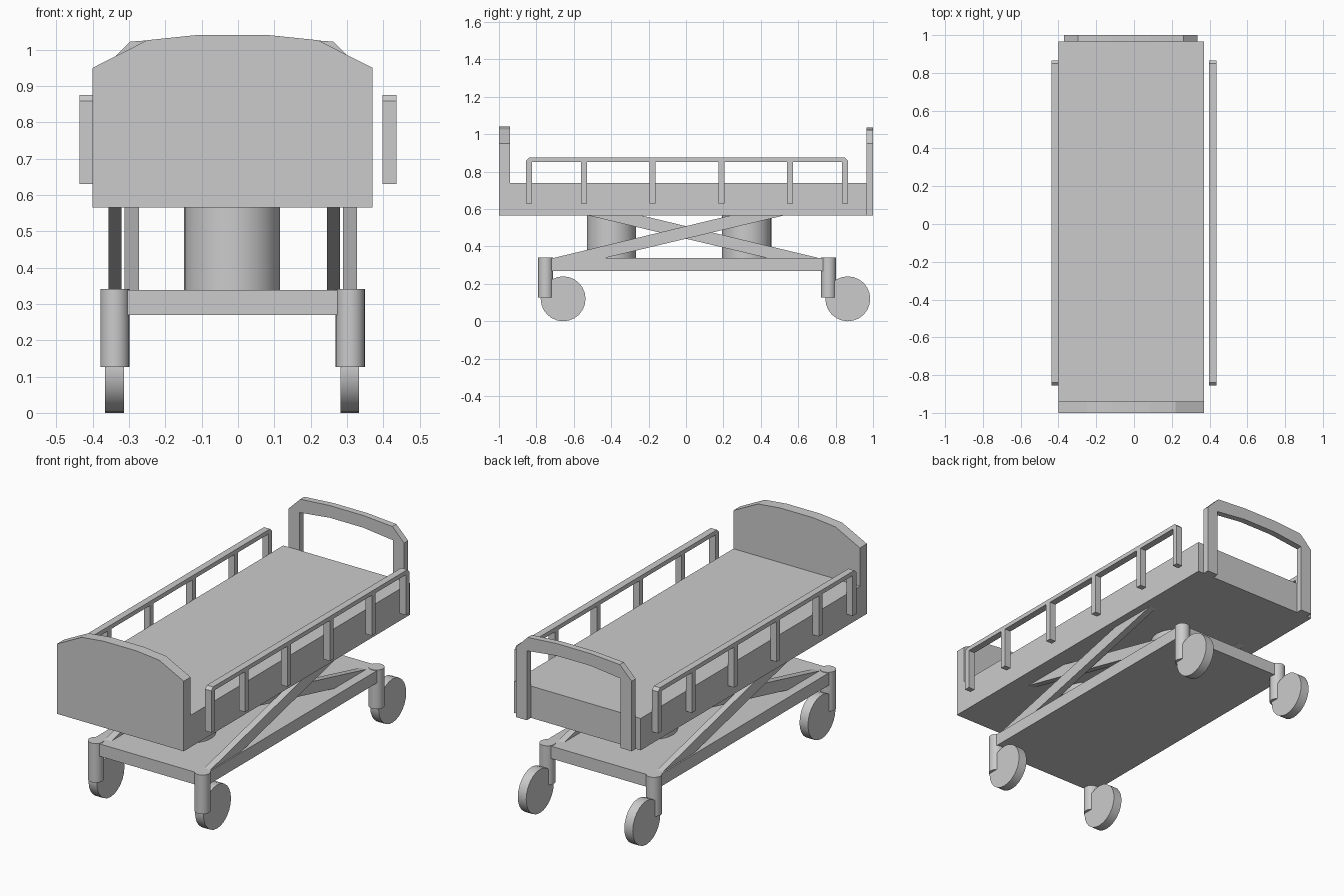
import bpy, bmesh
from mathutils import Vector

if "Cube" in bpy.data.objects:
    bpy.data.objects.remove(bpy.data.objects["Cube"])

CX = -0.016  # centre line of the bed body


def prism(name, pts, axis, a, b):
    """Extrude a 2D profile along x (pts are y,z) or y (pts are x,z) from a to b."""
    def place(p, d):
        return Vector((d, p[0], p[1])) if axis == 'x' else Vector((p[0], d, p[1]))
    bm = bmesh.new()
    face = bm.faces.new([bm.verts.new(place(p, a)) for p in pts])
    ext = bmesh.ops.extrude_face_region(bm, geom=[face])
    verts = [g for g in ext['geom'] if isinstance(g, bmesh.types.BMVert)]
    shift = Vector((b - a, 0, 0)) if axis == 'x' else Vector((0, b - a, 0))
    bmesh.ops.translate(bm, verts=verts, vec=shift)
    bmesh.ops.recalc_face_normals(bm, faces=bm.faces)
    mesh = bpy.data.meshes.new(name)
    bm.to_mesh(mesh)
    bm.free()
    obj = bpy.data.objects.new(name, mesh)
    bpy.context.collection.objects.link(obj)
    return obj


def box(name, x, y, z):
    return prism(name, [(y[0], z[0]), (y[1], z[0]), (y[1], z[1]), (y[0], z[1])], 'x', *x)


def cylinder(name, loc, radius, depth, rot=(0, 0, 0), sides=24):
    bpy.ops.mesh.primitive_cylinder_add(vertices=sides, radius=radius, depth=depth,
                                        location=loc, rotation=rot)
    obj = bpy.context.object
    obj.name = name
    bpy.ops.object.shade_smooth_by_angle()
    return obj


# Mattress block
box("mattress", (-0.40, 0.37), (-0.94, 0.965), (0.565, 0.74))

# Solid footboard with arched top
prism("footboard", [(-0.40, 0.565), (0.37, 0.565), (0.37, 0.95), (0.22, 1.026), (0.085, 1.04),
                    (-0.115, 1.04), (-0.25, 1.026), (-0.40, 0.95)], 'y', -1.0, -0.94)

# Open headboard frame
prism("headboard_frame", [(-0.37, 0.565), (-0.37, 0.95), (-0.297, 1.022), (-0.12, 1.035),
                          (0.085, 1.035), (0.263, 1.022), (0.335, 0.95), (0.335, 0.565),
                          (0.268, 0.565), (0.268, 0.947), (0.085, 0.968), (-0.12, 0.968),
                          (-0.302, 0.947), (-0.302, 0.565)], 'y', 0.965, 1.0)

# Side rails: chamfered hoop plus inner posts
for side, x in (("left", (-0.437, -0.40)), ("right", (0.398, 0.436))):
    f, b, lo, hi, c, w = -0.855, 0.866, 0.63, 0.875, 0.016, 0.031
    prism(side + "_rail", [(f, lo), (f, hi - c), (f + c, hi), (b - c, hi), (b, hi - c), (b, lo),
                           (b - w, lo), (b - w, hi - 0.023), (f + w, hi - 0.023), (f + w, lo)],
          'x', *x)
    for i, y in enumerate((-0.545, -0.179, 0.19, 0.556)):
        box(f"{side}_rail_post_{i + 1}", x, (y - 0.0155, y + 0.0155), (lo, hi - 0.02))

# Base platform
box("base_platform", (-0.365, 0.334), (-0.77, 0.782), (0.27, 0.338))

# Lift columns
for name, y in (("front", -0.398), ("back", 0.324)):
    cylinder(name + "_lift_column", (CX, y, 0.4525), 0.132, 0.23, sides=32)

# Scissor arms
rising = [(-0.71, 0.338), (-0.435, 0.338), (0.525, 0.566), (0.24, 0.566)]
falling = [(-y, z) for y, z in rising]
for name, pts, x in (("left_falling", falling, (-0.357, -0.321)),
                     ("left_rising", rising, (-0.313, -0.273)),
                     ("right_falling", falling, (0.245, 0.281)),
                     ("right_rising", rising, (0.289, 0.327))):
    prism(name + "_scissor_arm", pts, 'x', *x)

# Caster legs and trailing wheels
for end, y in (("front", -0.75), ("back", 0.762)):
    for side, x in (("left", -0.339), ("right", 0.309)):
        cylinder(f"{end}_{side}_caster_leg", (x, y, 0.2335), 0.04, 0.215)
        cylinder(f"{end}_{side}_wheel", (x - 0.001, y + 0.093 + (0.01 if y > 0 else 0), 0.12),
                 0.12, 0.051, rot=(0, 1.5707963, 0))
